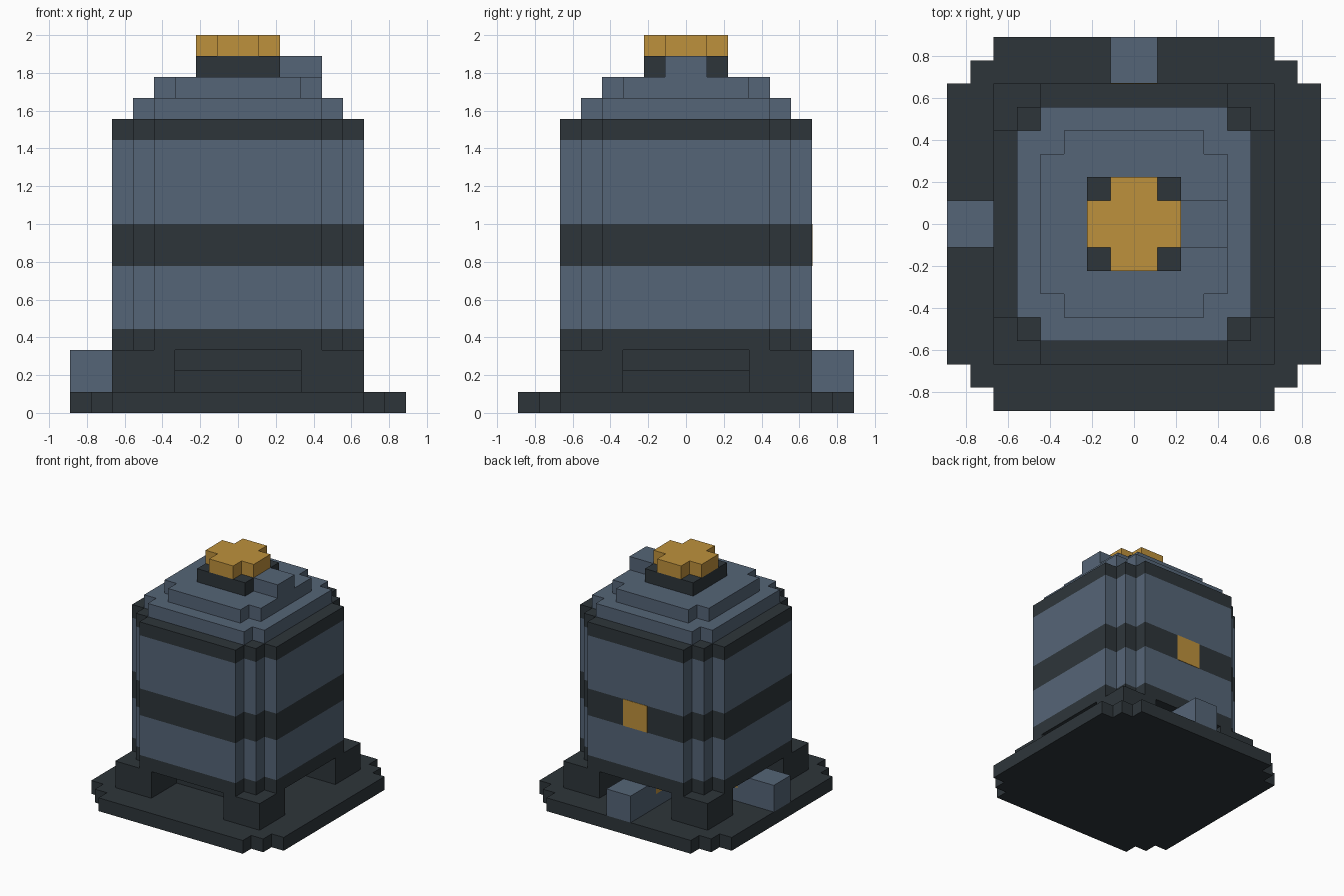
import bpy, bmesh

U = 1 / 9  # one block of the grid

old = bpy.data.objects.get("Cube")
if old:
    bpy.data.objects.remove(old, do_unlink=True)


def material(name, rgb):
    m = bpy.data.materials.new(name)
    m.use_nodes = True
    m.diffuse_color = (*rgb, 1)
    m.node_tree.nodes["Principled BSDF"].inputs["Base Color"].default_value = (*rgb, 1)
    return m


SLATE = material("slate_blue", (0.091, 0.130, 0.184))
DARK = material("dark_steel", (0.027, 0.036, 0.042))
GOLD = material("warm_gold", (0.515, 0.283, 0.045))


def outline(steps):
    """Stepped outline from the outer corners of one quadrant, turned four times."""
    quarter = []
    for i, (x, y) in enumerate(steps):
        if i:
            quarter.append((x, steps[i - 1][1]))
        quarter.append((x, y))
    points = []
    for _ in range(4):
        points += quarter
        quarter = [(-y, x) for x, y in quarter]
    return points


def prism(name, points, levels, mats):
    """Extrude an outline through the levels, with one material per section."""
    bm = bmesh.new()
    slots = list(dict.fromkeys(mats))
    rings = [[bm.verts.new((x * U, y * U, z * U)) for x, y in points] for z in levels]
    n = len(points)
    for low, high, mat in zip(rings, rings[1:], mats):
        for i in range(n):
            j = (i + 1) % n
            face = bm.faces.new((low[i], low[j], high[j], high[i]))
            face.material_index = slots.index(mat)
    bm.faces.new(rings[0][::-1]).material_index = slots.index(mats[0])
    bm.faces.new(rings[-1]).material_index = slots.index(mats[-1])
    mesh = bpy.data.meshes.new(name)
    bm.to_mesh(mesh)
    bm.free()
    for m in slots:
        mesh.materials.append(m)
    obj = bpy.data.objects.new(name, mesh)
    bpy.context.collection.objects.link(obj)
    return obj


def box(name, x0, x1, y0, y1, z0, z1, mat):
    return prism(name, [(x0, y0), (x1, y0), (x1, y1), (x0, y1)], [z0, z1], [mat])


# Base plate and four corner feet
prism("base_plate", outline([(8, 6), (7, 7), (6, 8)]), [0, 1], [DARK])
for sx, side in ((-1, "right"), (1, "left")):
    for sy, end in ((-1, "front"), (1, "back")):
        xs, ys = sorted((3 * sx, 6 * sx)), sorted((3 * sy, 6 * sy))
        box(f"{end}_{side}_foot", *xs, *ys, 1, 3, DARK)

# Core under the body
prism("lower_core", outline([(3, 3)]), [1, 2], [DARK])
prism("upper_core", outline([(4, 4)]), [2, 3], [DARK])

# Pipe stubs with gold couplings
box("back_pipe", -1, 1, 5, 8, 1, 3, SLATE)
box("back_pipe_inner", -1, 1, 3, 5, 1, 2, SLATE)
box("back_coupling", -1, 1, 4, 5, 2, 3, GOLD)
box("right_pipe", -8, -5, -1, 1, 1, 3, SLATE)
box("right_pipe_inner", -5, -3, -1, 1, 1, 2, SLATE)
box("right_coupling", -5, -4, -1, 1, 2, 3, GOLD)

# Banded body with stepped corners
prism("body", outline([(6, 4), (5, 5), (4, 6)]), [3, 4, 7, 9, 13, 14],
      [DARK, SLATE, DARK, SLATE, DARK])
box("back_panel", -1, 1, 6, 6.03, 7, 9, GOLD)

# Stepped roof, collar, side arm and cross cap
prism("lower_roof", outline([(5, 4), (4, 5)]), [14, 15], [SLATE])
prism("upper_roof", outline([(4, 3), (3, 4)]), [15, 16], [SLATE])
prism("collar", outline([(2, 2)]), [16, 17], [DARK])
box("roof_arm", 2, 4, -1, 1, 16, 17, SLATE)
prism("cross_cap", outline([(2, 1), (1, 2)]), [17, 18], [GOLD])
